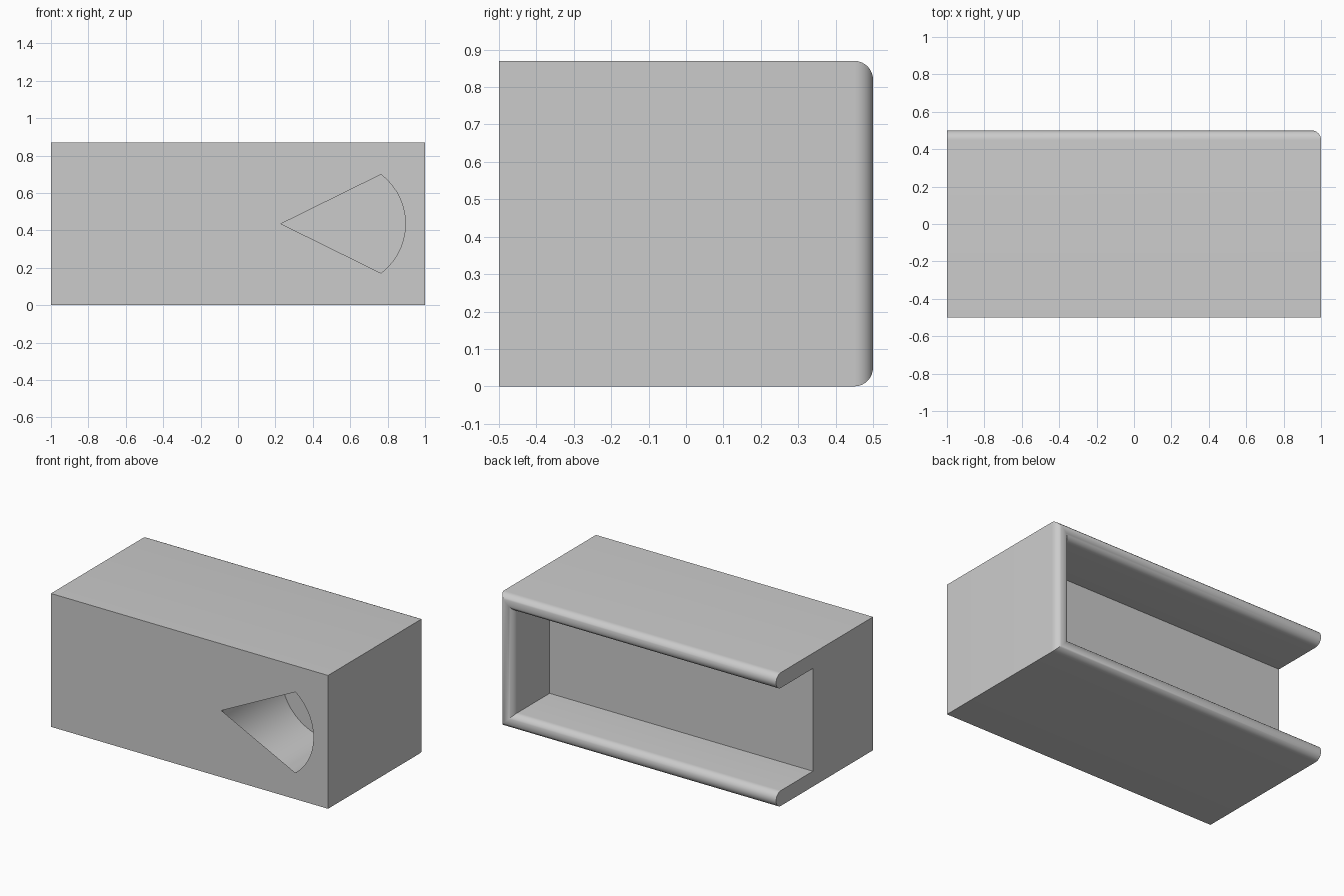
import bpy, bmesh
from math import cos, sin, pi

if "Cube" in bpy.data.objects:
    bpy.data.objects.remove(bpy.data.objects["Cube"])

H, T, R = 0.87, 0.1, 0.05      # height, wall thickness, lip radius
POCKET_Y, FLOOR_Y = 0.12, 0.117
bm = bmesh.new()


def row(inset, y):
    """Four corners of the C-shaped outline, open at the left end."""
    pts = [(-1, inset), (1 - inset, inset), (1 - inset, H - inset), (-1, H - inset)]
    return [bm.verts.new((x, y, z)) for x, z in pts]


def skin(a, b, closed=False):
    n = len(a)
    for i in range(n if closed else n - 1):
        j = (i + 1) % n
        bm.faces.new((a[i], a[j], b[j], b[i]))


# Outer walls, full-round lip and pocket walls
profile = [(0, -0.5)]
profile += [(R - R * cos(pi * i / 16), 0.5 - R + R * sin(pi * i / 16)) for i in range(17)]
profile += [(T, POCKET_Y)]
rows = [row(d, y) for d, y in profile]
for a, b in zip(rows, rows[1:]):
    skin(a, b)
bm.faces.new(rows[-1])                                             # pocket floor
bm.faces.new([r[0] for r in rows] + [r[3] for r in reversed(rows)])  # open left end

# Round recess, partly covered by the front face
N, K, CX, CZ, RAD = 48, 7, 0.5625, H / 2, 0.3325


def ring(y):
    return [bm.verts.new((CX + RAD * cos(2 * pi * i / N), y, CZ + RAD * sin(2 * pi * i / N)))
            for i in range(N)]


front, back = ring(-0.5), ring(FLOOR_Y)
skin(front, back, closed=True)
bm.faces.new(back)

# Front face with the pointed opening: one tip and one arc of the recess rim
bl, br, tr, tl = rows[0]
tip = front[N // 2]
arc = [front[i % N] for i in range(K, -K - 1, -1)]
bm.faces.new([bl, br, tr] + arc + [tip])
bm.faces.new([bl, tip, arc[0], tr, tl])

bmesh.ops.recalc_face_normals(bm, faces=bm.faces[:])
mesh = bpy.data.meshes.new("housing")
bm.to_mesh(mesh)
bm.free()
obj = bpy.data.objects.new("housing", mesh)
bpy.context.collection.objects.link(obj)
bpy.context.view_layer.objects.active = obj
obj.select_set(True)
bpy.ops.object.shade_smooth_by_angle(angle=0.5)
